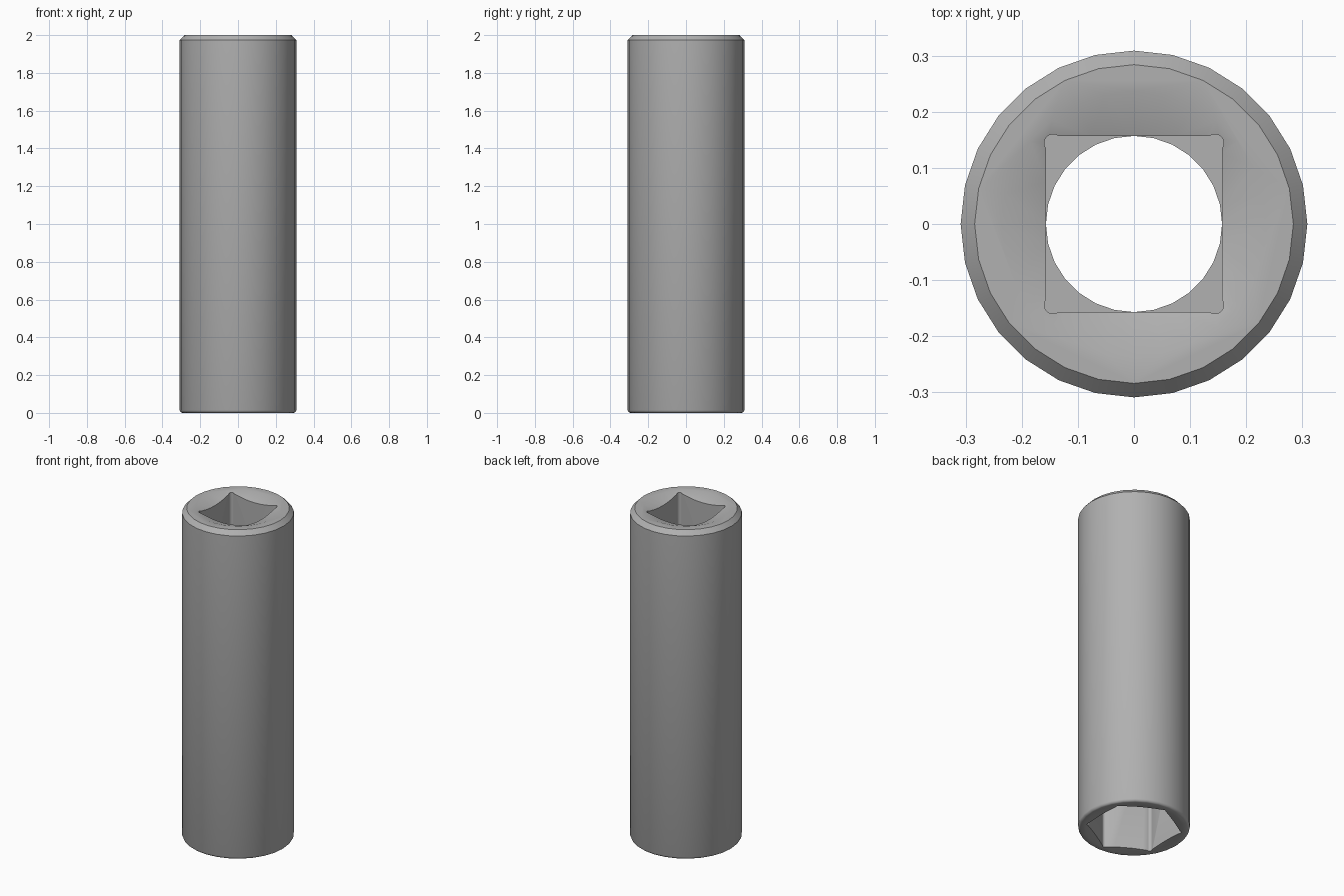
import bpy, bmesh
from math import pi, cos, sin, acos

if "Cube" in bpy.data.objects:
    bpy.data.objects.remove(bpy.data.objects["Cube"])


def circle(r, n=28):
    return [(r * cos(2 * pi * i / n), r * sin(2 * pi * i / n)) for i in range(n)]


def relieved_polygon(sides, apothem, start, r=0.016, bulge=0.003, steps=8):
    """Polygon outline whose corners are small rounded relief grooves."""
    half = pi / sides
    d = (apothem + bulge - r) / cos(half)
    span = half + acos((r - bulge) / r)
    pts = []
    for k in range(sides):
        a = start + 2 * half * k
        for i in range(steps + 1):
            t = a - span + 2 * span * i / steps
            pts.append((d * cos(a) + r * cos(t), d * sin(a) + r * sin(t)))
    return pts


def loft(name, rings):
    """Closed solid through (outline, z) rings with equal point counts."""
    bm = bmesh.new()
    loops = [[bm.verts.new((x, y, z)) for x, y in pts] for pts, z in rings]
    for lo, hi in zip(loops, loops[1:]):
        n = len(lo)
        for i in range(n):
            j = (i + 1) % n
            bm.faces.new((lo[i], lo[j], hi[j], hi[i]))
    bm.faces.new(loops[0][::-1])
    bm.faces.new(loops[-1])
    bmesh.ops.recalc_face_normals(bm, faces=bm.faces)
    me = bpy.data.meshes.new(name)
    bm.to_mesh(me)
    bm.free()
    ob = bpy.data.objects.new(name, me)
    bpy.context.collection.objects.link(ob)
    return ob


def lathe(name, profile, n=28):
    return loft(name, [(circle(r, n), z) for r, z in profile])


# Dark steel
steel = bpy.data.materials.new("dark_steel")
steel.diffuse_color = (0.44, 0.44, 0.44, 1)
steel.use_nodes = True
steel.node_tree.nodes["Principled BSDF"].inputs["Base Color"].default_value = steel.diffuse_color

# Outer sleeve: rounded bottom rim, chamfered top rim
sleeve = lathe("socket_sleeve", [(0.295, 0), (0.301, 0.002), (0.306, 0.007), (0.309, 0.014),
                                 (0.309, 1.973), (0.284, 2)])

# Cutters: hex mouth, through bore, square drive and the two lead-in cones
hexagon = relieved_polygon(6, 0.228, pi / 6)
square = relieved_polygon(4, 0.157, pi / 4)
cutters = [
    loft("hex_cutter", [(hexagon, -0.1), (hexagon, 0.75)]),
    lathe("bore_cutter", [(0.157, 0.6), (0.157, 1.7)]),
    loft("drive_cutter", [(square, 1.55), (square, 2.1)]),
    lathe("bottom_cone_cutter", [(0.32, -0.01), (0.12, 0.03)]),
    lathe("top_cone_cutter", [(0.11, 1.956), (0.265, 2.01)]),
]

bpy.context.view_layer.objects.active = sleeve
sleeve.select_set(True)
for c in cutters:
    c.hide_render = True
    m = sleeve.modifiers.new(c.name, 'BOOLEAN')
    m.operation = 'DIFFERENCE'
    m.solver = 'EXACT'
    m.object = c
    bpy.ops.object.modifier_apply(modifier=m.name)
for c in cutters:
    bpy.data.objects.remove(c, do_unlink=True)

sleeve.data.materials.clear()
sleeve.data.materials.append(steel)
bpy.ops.object.shade_smooth_by_angle(angle=pi / 6)
